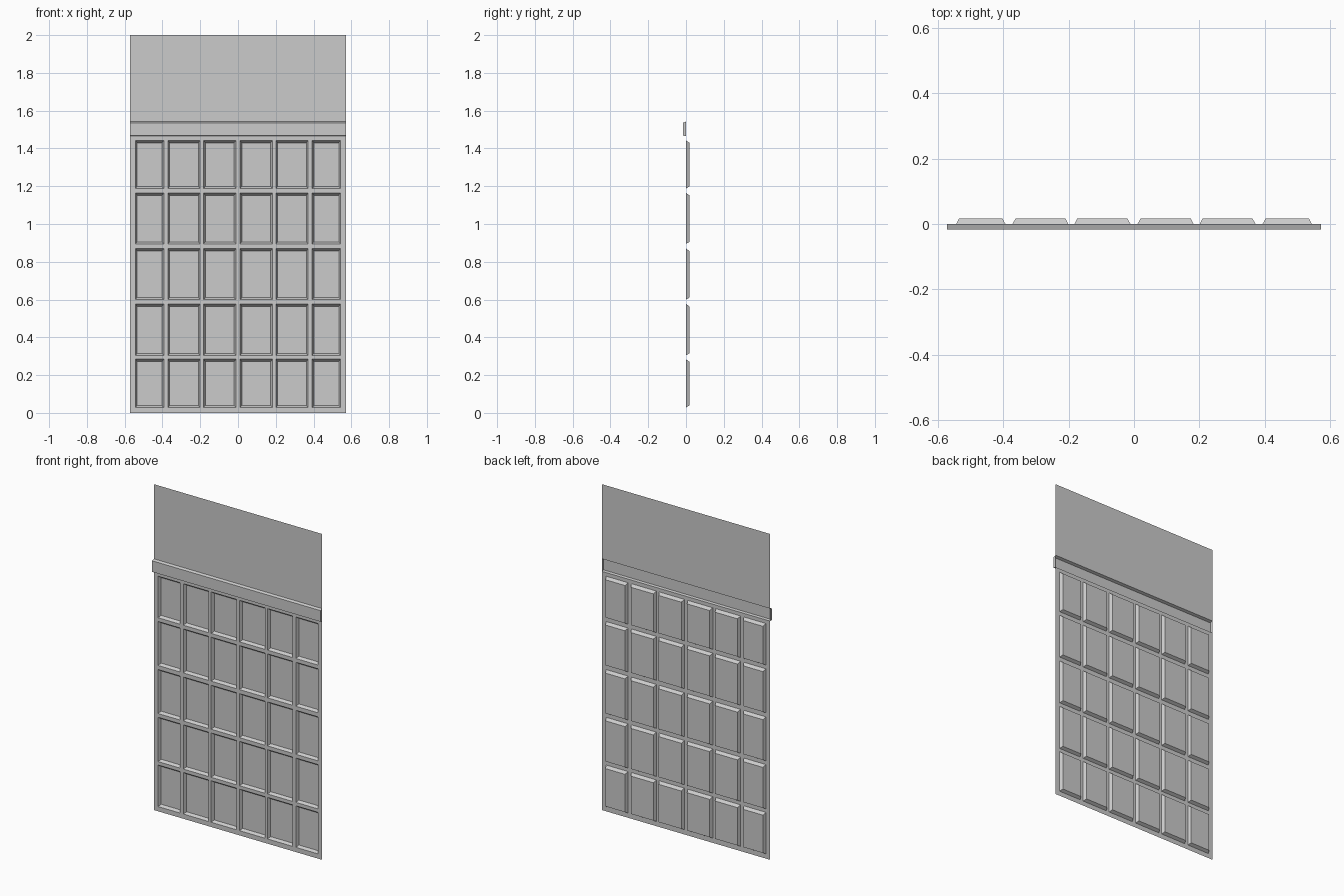
import bpy, bmesh

if "Cube" in bpy.data.objects:
    bpy.data.objects.remove(bpy.data.objects["Cube"])

HALF_W, HEIGHT = 0.572, 2.0
FRONT, SHEET, BACK = -0.0165, 0.0, 0.0175
COLS = [(-0.543, -0.393), (-0.371, -0.201), (-0.182, -0.011),
        (0.011, 0.182), (0.201, 0.371), (0.393, 0.543)]
ROWS = [(0.029, 0.284), (0.305, 0.577), (0.600, 0.870),
        (0.895, 1.165), (1.188, 1.443)]
BAND = (1.465, 1.542)


def rect(bm, x0, x1, z0, z1, y=SHEET):
    vs = [bm.verts.new(p) for p in ((x0, y, z0), (x1, y, z0), (x1, y, z1), (x0, y, z1))]
    bm.faces.new(vs)
    return vs


def pressed(bm, x0, x1, z0, z1, y, side, low, high):
    """Pressed rectangle: flat floor at depth y joined to the sheet by sloped walls."""
    inner = rect(bm, x0 + side, x1 - side, z0 + low, z1 - high, y)
    outer = [bm.verts.new(p) for p in ((x0, SHEET, z0), (x1, SHEET, z0),
                                       (x1, SHEET, z1), (x0, SHEET, z1))]
    for i in range(4):
        j = (i + 1) % 4
        bm.faces.new((outer[i], outer[j], inner[j], inner[i]))


def finish(bm, name):
    bmesh.ops.remove_doubles(bm, verts=bm.verts, dist=1e-5)
    mesh = bpy.data.meshes.new(name)
    bm.to_mesh(mesh)
    bm.free()
    bpy.context.collection.objects.link(bpy.data.objects.new(name, mesh))


# Door lattice: sheet between the panels, cut cell by cell
bm = bmesh.new()
xs = sorted([-HALF_W, HALF_W] + [x for c in COLS for x in c])
zs = sorted([0.0, BAND[0]] + [z for r in ROWS for z in r])
for i in range(len(xs) - 1):
    for k in range(len(zs) - 1):
        if not (i % 2 and k % 2):
            rect(bm, xs[i], xs[i + 1], zs[k], zs[k + 1])
finish(bm, "door_lattice")

# Recessed door panels
bm = bmesh.new()
for x0, x1 in COLS:
    for z0, z1 in ROWS:
        pressed(bm, x0, x1, z0, z1, BACK, 0.009, 0.010, 0.013)
finish(bm, "recessed_panels")

# Raised lintel band, open at the back
bm = bmesh.new()
pressed(bm, -HALF_W, HALF_W, *BAND, FRONT, 0.0, 0.003, 0.006)
finish(bm, "lintel_band")

# Plain upper wall sheet
bm = bmesh.new()
rect(bm, -HALF_W, HALF_W, BAND[1], HEIGHT)
finish(bm, "upper_sheet")
